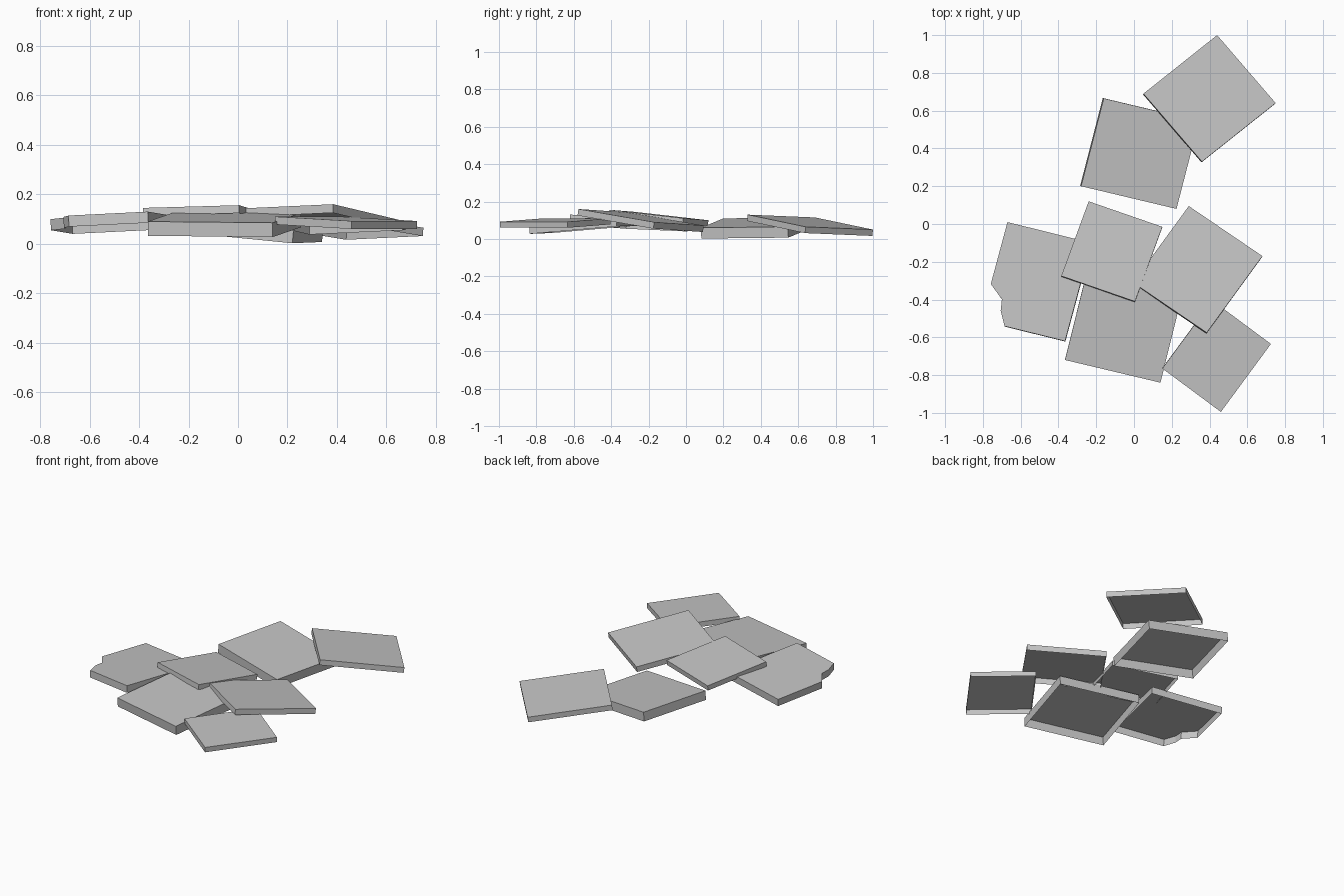
import bpy
import bmesh
from mathutils import Vector

cube = bpy.data.objects.get("Cube")
if cube:
    bpy.data.objects.remove(cube)

# Plain grey stone
stone = bpy.data.materials.new("grey_stone")
stone.use_nodes = True
colour = (0.55, 0.55, 0.55, 1)
stone.diffuse_color = colour
bsdf = next(n for n in stone.node_tree.nodes if n.type == "BSDF_PRINCIPLED")
bsdf.inputs["Base Color"].default_value = colour

SQUARE = [(0, 0), (1, 0), (1, 1), (0, 1)]
CHIPPED = [(0.28, 0), (1, 0), (1, 1), (0, 1), (0, 0.37), (0.17, 0.25), (0.19, 0.14)]


def paving_slab(name, corner, right, back, thickness, outline=SQUARE):
    """Tilted slab spanned by three top corners, open underneath."""
    origin = Vector(corner)
    u, v = Vector(right) - origin, Vector(back) - origin
    drop = u.cross(v).normalized() * -thickness
    bm = bmesh.new()
    top = [bm.verts.new(origin + u * s + v * t) for s, t in outline]
    low = [bm.verts.new(p.co + drop) for p in top]
    bm.faces.new(top)
    for i in range(len(top)):
        j = (i + 1) % len(top)
        bm.faces.new((top[i], low[i], low[j], top[j]))
    mesh = bpy.data.meshes.new(name)
    bm.to_mesh(mesh)
    bm.free()
    mesh.materials.append(stone)
    bpy.context.collection.objects.link(bpy.data.objects.new(name, mesh))


# Back pair
paving_slab("back_left_slab", (0.36, 0.33, 0.13), (0.75, 0.64, 0.065), (0.05, 0.69, 0.115), 0.034)
paving_slab("back_slab", (-0.28, 0.2, 0.11), (0.225, 0.08, 0.06), (-0.16, 0.665, 0.115), 0.058)

# Front cluster
paving_slab("chipped_slab", (-0.81, -0.51, 0.108), (-0.365, -0.62, 0.13), (-0.67, 0.01, 0.085), 0.045, CHIPPED)
paving_slab("middle_slab", (-0.385, -0.275, 0.145), (0.005, -0.41, 0.156), (-0.24, 0.12, 0.1), 0.032)
paving_slab("front_slab", (-0.365, -0.72, 0.09), (0.14, -0.84, 0.085), (-0.25, -0.255, 0.13), 0.058)
paving_slab("left_slab", (0.385, -0.575, 0.16), (0.68, -0.17, 0.09), (-0.005, -0.31, 0.142), 0.035)
paving_slab("front_left_slab", (0.46, -0.995, 0.092), (0.725, -0.635, 0.092), (0.15, -0.765, 0.11), 0.032)
